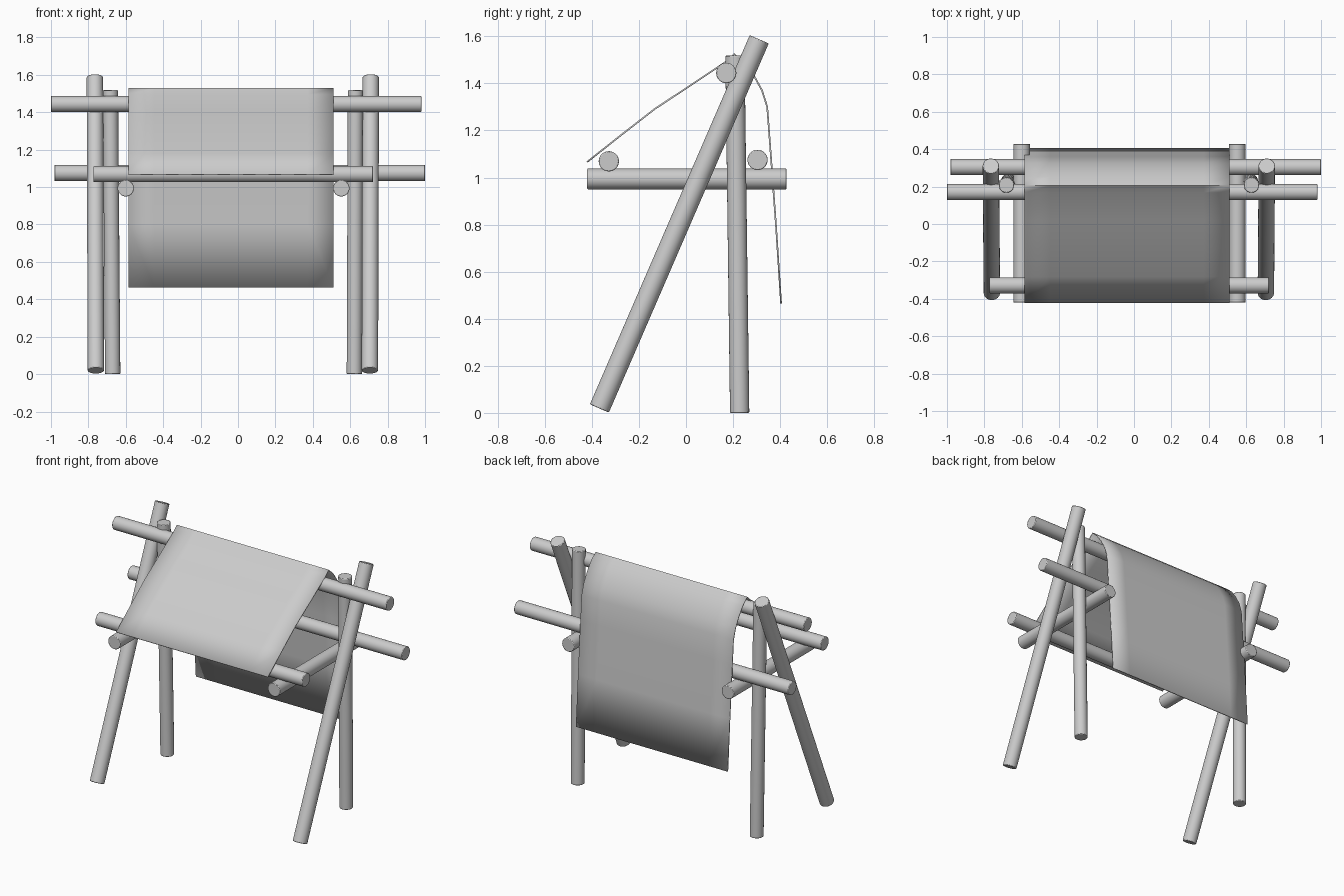
import bpy, bmesh
from mathutils import Vector

if "Cube" in bpy.data.objects:
    bpy.data.objects.remove(bpy.data.objects["Cube"])


def pole(name, a, b, r=0.043):
    """Round log between two points with slightly eased rims."""
    a, b = Vector(a), Vector(b)
    d = b - a
    bpy.ops.mesh.primitive_cylinder_add(vertices=32, radius=r, depth=d.length,
                                        location=(a + b) / 2)
    ob = bpy.context.object
    ob.name = name
    ob.rotation_euler = d.to_track_quat('Z', 'Y').to_euler()
    bpy.ops.object.shade_smooth_by_angle(angle=0.6)
    bev = ob.modifiers.new("eased_rim", 'BEVEL')
    bev.width = 0.004
    bev.segments = 2
    bev.limit_method = 'ANGLE'
    bev.angle_limit = 1.0
    return ob


# Side frames: upright post, slanted leg, side rail (x slightly irregular)
for side, post0, post1, leg0, leg1, rail in (
        ("left", -0.67, -0.682, -0.76, -0.765, -0.60),
        ("right", 0.622, 0.628, 0.705, 0.71, 0.552)):
    pole(side + "_rear_post", (post0, 0.228, 0), (post1, 0.208, 1.518), 0.041)
    pole(side + "_slanted_leg", (leg0, -0.368, 0.019), (leg1, 0.311, 1.587), 0.044)
    pole(side + "_side_rail", (rail, -0.42, 0.994), (rail, 0.428, 0.994), 0.044)

# Cross bars
pole("ridge_bar", (-1.0, 0.171, 1.444), (0.98, 0.171, 1.444))
pole("rear_bar", (-0.982, 0.304, 1.075), (1.0, 0.304, 1.075))
pole("front_bar", (-0.772, -0.328, 1.069), (0.722, -0.328, 1.069))

# Draped hide: side profile (y, z) swept across x
profile = [(-0.42, 1.066), (-0.28, 1.177), (-0.132, 1.292), (0.02, 1.392),
           (0.17, 1.492), (0.205, 1.525), (0.25, 1.485), (0.29, 1.43),
           (0.323, 1.37), (0.345, 1.30), (0.357, 1.14), (0.382, 0.80),
           (0.404, 0.464)]
bm = bmesh.new()
cols = 8
rows = [[bm.verts.new((-0.585 + 1.095 * i / cols, y, z)) for i in range(cols + 1)]
        for y, z in profile]
for r0, r1 in zip(rows, rows[1:]):
    for i in range(cols):
        bm.faces.new((r0[i], r0[i + 1], r1[i + 1], r1[i]))
me = bpy.data.meshes.new("draped_cloth")
bm.to_mesh(me)
bm.free()
cloth = bpy.data.objects.new("draped_cloth", me)
bpy.context.collection.objects.link(cloth)
for o in bpy.context.selected_objects:
    o.select_set(False)
cloth.select_set(True)
bpy.context.view_layer.objects.active = cloth
bpy.ops.object.shade_smooth_by_angle(angle=0.9)
sol = cloth.modifiers.new("thickness", 'SOLIDIFY')
sol.thickness = 0.007
sol.offset = 0
